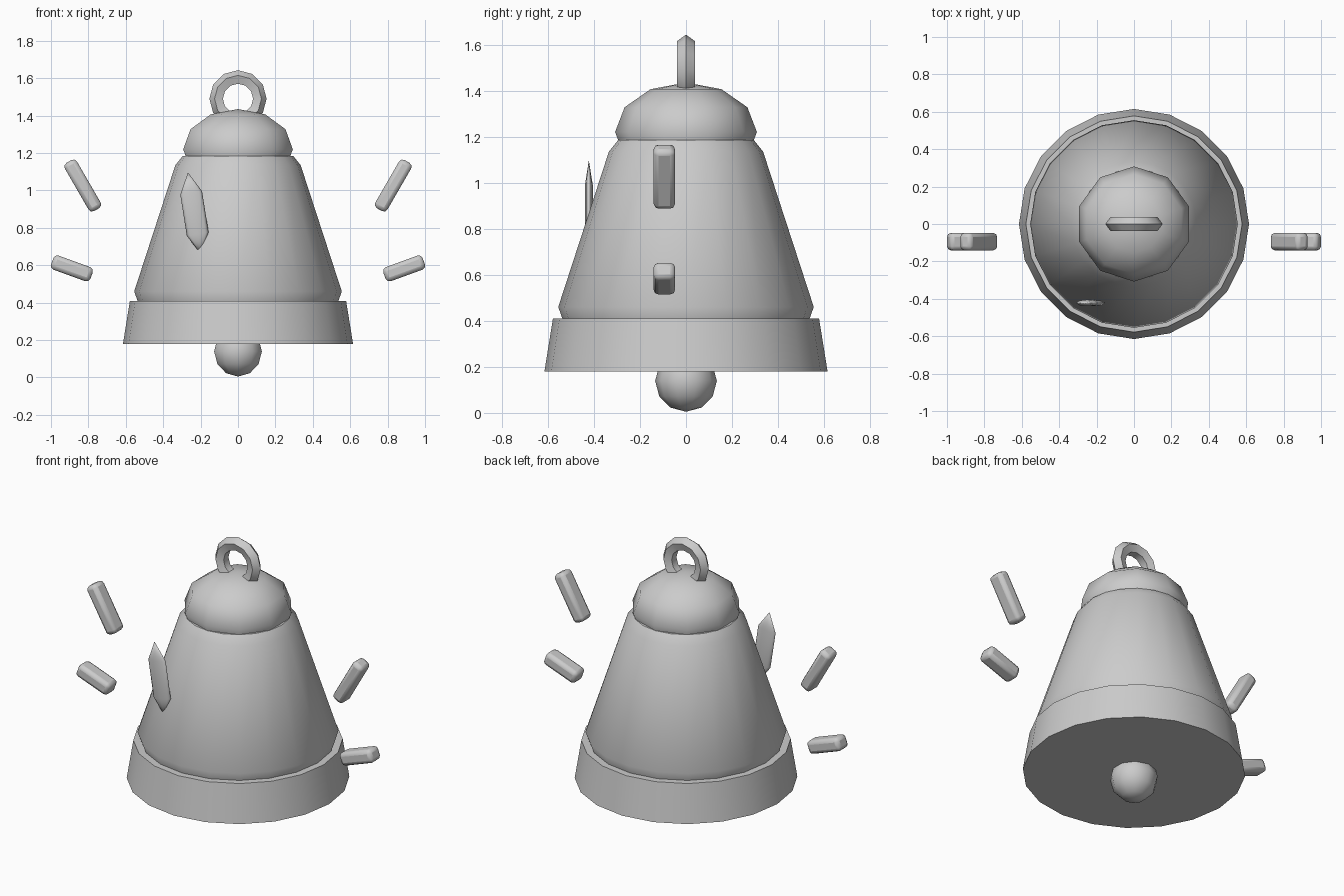
import bpy, math

if "Cube" in bpy.data.objects:
    bpy.data.objects.remove(bpy.data.objects["Cube"])


def smooth(obj, angle=50):
    bpy.ops.object.select_all(action='DESELECT')
    obj.select_set(True)
    bpy.context.view_layer.objects.active = obj
    bpy.ops.object.shade_smooth_by_angle(angle=math.radians(angle))


def lathe(name, profile, sides):
    """Closed solid of revolution; profile runs bottom to top, radius 0 makes a pole."""
    verts, faces, rings = [], [], []
    for r, z in profile:
        n = 1 if r == 0 else sides
        rings.append([len(verts) + i for i in range(n)])
        for i in range(n):
            a = math.pi / 2 + 2 * math.pi * i / sides
            verts.append((r * math.cos(a), r * math.sin(a), z))
    for lo, hi in zip(rings, rings[1:]):
        for i in range(sides):
            j = (i + 1) % sides
            if len(lo) == 1:
                faces.append((lo[0], hi[j], hi[i]))
            elif len(hi) == 1:
                faces.append((lo[i], lo[j], hi[0]))
            else:
                faces.append((lo[i], lo[j], hi[j], hi[i]))
    if len(rings[0]) > 1:
        faces.append(rings[0][::-1])
    if len(rings[-1]) > 1:
        faces.append(rings[-1])
    mesh = bpy.data.meshes.new(name)
    mesh.from_pydata(verts, [], faces)
    obj = bpy.data.objects.new(name, mesh)
    bpy.context.collection.objects.link(obj)
    smooth(obj)
    return obj


def ball_profile(r, h, z, rings=6):
    angles = [math.pi * i / rings for i in range(1, rings)]
    return ([(0, z - h)] + [(r * math.sin(a), z - h * math.cos(a)) for a in angles]
            + [(0, z + h)])


# Bell body and flared rim
lathe("bell_body", [(0.53, 0.39), (0.555, 0.46), (0.335, 1.135), (0.295, 1.185)], 20)
lathe("bell_rim", [(0.615, 0.18), (0.578, 0.41)], 20)

# Domed cap and clapper
lathe("bell_cap", ball_profile(0.308, 0.215, 1.22), 10)
lathe("clapper", ball_profile(0.134, 0.134, 0.139), 10)

# Hanging ring
bpy.ops.mesh.primitive_torus_add(major_radius=0.113, minor_radius=0.04,
                                 major_segments=12, minor_segments=5,
                                 location=(0, 0, 1.49), rotation=(math.pi / 2, 0, 0))
ring = bpy.context.object
ring.name = "hanging_ring"
smooth(ring)

# Highlight sliver on the front of the body
gleam = lathe("gleam", ball_profile(0.068, 0.222, 0, 3), 8)
gleam.scale = (1, 0.3, 1)
gleam.location = (-0.233, -0.422, 0.877)
gleam.rotation_euler = (0, math.radians(-9), 0)

# Ringing marks, mirrored left and right
for label, x, z, tilt, width, length in (("upper", 0.83, 1.026, 30, 0.075, 0.297),
                                         ("lower", 0.888, 0.583, 70, 0.08, 0.224)):
    for side, s in (("left", -1), ("right", 1)):
        bpy.ops.mesh.primitive_cube_add(size=1, location=(s * x, -0.094, z),
                                        rotation=(0, s * math.radians(tilt), 0))
        mark = bpy.context.object
        mark.name = f"{label}_ring_mark_{side}"
        mark.scale = (width, 0.094, length)
        bpy.ops.object.transform_apply(location=False, rotation=False, scale=True)
        bevel = mark.modifiers.new("bevel", 'BEVEL')
        bevel.width = 0.022
        bevel.segments = 2
        smooth(mark)
